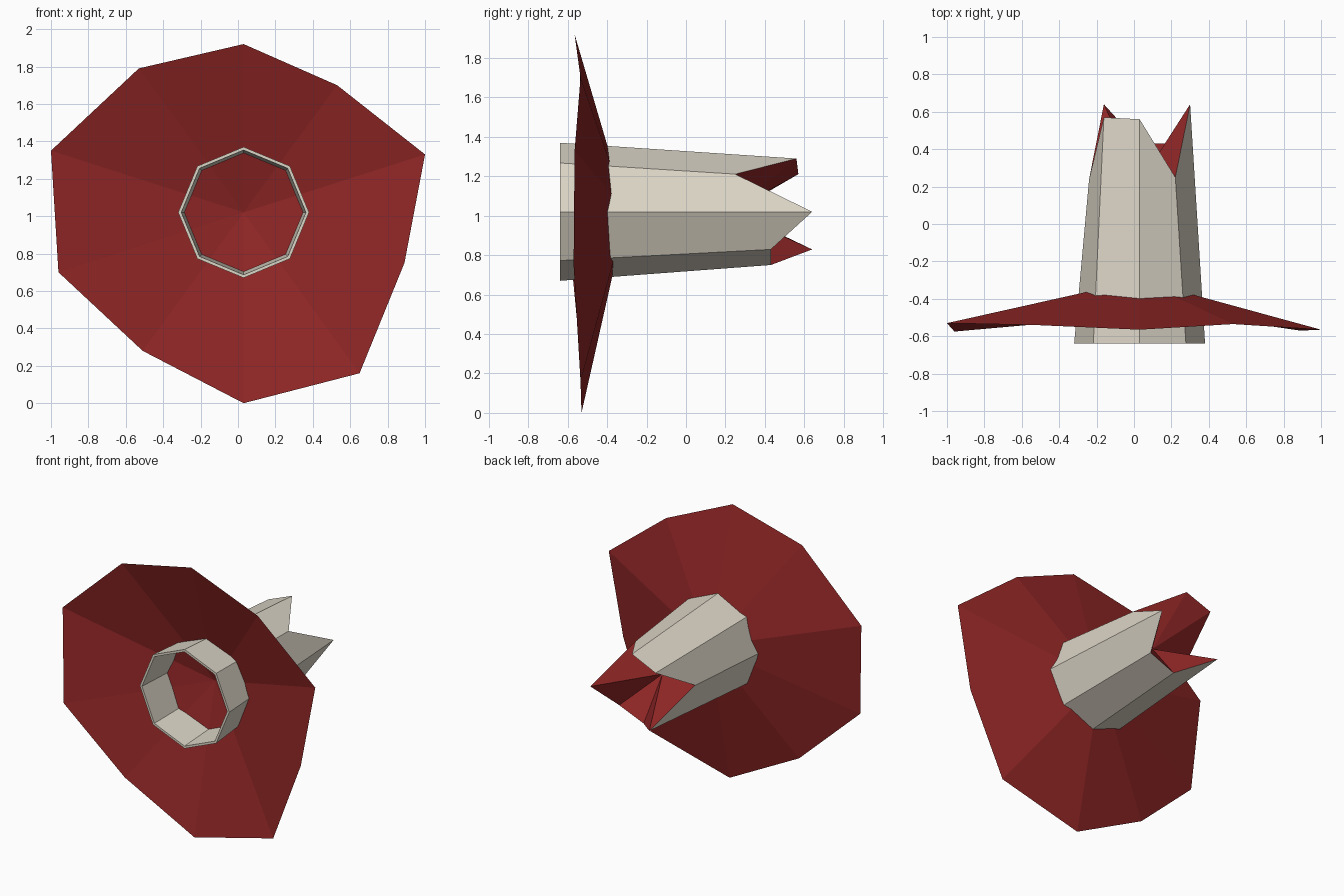
import bpy
import bmesh
from math import cos, sin, radians
from mathutils import Vector

default = bpy.data.objects.get("Cube")
if default:
    bpy.data.objects.remove(default, do_unlink=True)

CX, CZ = 0.03, 1.02   # axis of the bone, running along y


def material(name, colour):
    m = bpy.data.materials.new(name)
    m.use_nodes = True
    m.diffuse_color = (*colour, 1)
    m.node_tree.nodes["Principled BSDF"].inputs["Base Color"].default_value = (*colour, 1)
    return m


bone_colour = material("bone ivory", (0.72, 0.67, 0.57))
flesh_colour = material("flesh red", (0.28, 0.019, 0.019))


def ring(radius, depths):
    """Points around the axis, one for each depth along y."""
    step = 360 / len(depths)
    return [Vector((CX + radius * cos(radians(i * step)), y,
                    CZ + radius * sin(radians(i * step))))
            for i, y in enumerate(depths)]


def bridge(bm, a, b):
    n = len(a)
    for i in range(n):
        j = (i + 1) % n
        bm.faces.new((a[i], a[j], b[j], b[i]))


def fan(bm, rim, apex):
    tip = bm.verts.new(apex)
    for i in range(len(rim)):
        bm.faces.new((rim[i], rim[(i + 1) % len(rim)], tip))


def finish(name, bm, mat):
    mesh = bpy.data.meshes.new(name)
    bm.to_mesh(mesh)
    bm.free()
    mesh.materials.append(mat)
    obj = bpy.data.objects.new(name, mesh)
    bpy.context.collection.objects.link(obj)


def add_ring(bm, points):
    return [bm.verts.new(p) for p in points]


# Bone: eight-sided tapering shell with a jagged broken end
broken_end = ring(0.27, [0.64, 0.25, 0.56, 0.57, 0.24, 0.64, 0.43, 0.43])
bm = bmesh.new()
inner_back = add_ring(bm, ring(0.31, [-0.25] * 8))
inner_front = add_ring(bm, ring(0.333, [-0.64] * 8))
outer_front = add_ring(bm, ring(0.35, [-0.64] * 8))
outer_back = add_ring(bm, broken_end)
loops = [inner_back, inner_front, outer_front, outer_back]
for a, b in zip(loops, loops[1:]):
    bridge(bm, a, b)
finish("bone_shell", bm, bone_colour)

# Marrow: hollow red cone filling the broken end
bm = bmesh.new()
fan(bm, add_ring(bm, broken_end), (CX, 0.22, CZ))
finish("marrow", bm, flesh_colour)

# Flesh: thin, irregular shallow cone around the bone
rim = [(0.03, -0.565, 1.92), (-0.53, -0.54, 1.79), (-1, -0.53, 1.35),
       (-0.96, -0.575, 0.70), (-0.51, -0.535, 0.28), (0.03, -0.53, 0),
       (0.65, -0.535, 0.16), (0.89, -0.57, 0.75), (1, -0.565, 1.33),
       (0.53, -0.535, 1.70)]
bm = bmesh.new()
fan(bm, add_ring(bm, rim), (CX, -0.30, CZ))
finish("flesh_slice", bm, flesh_colour)
